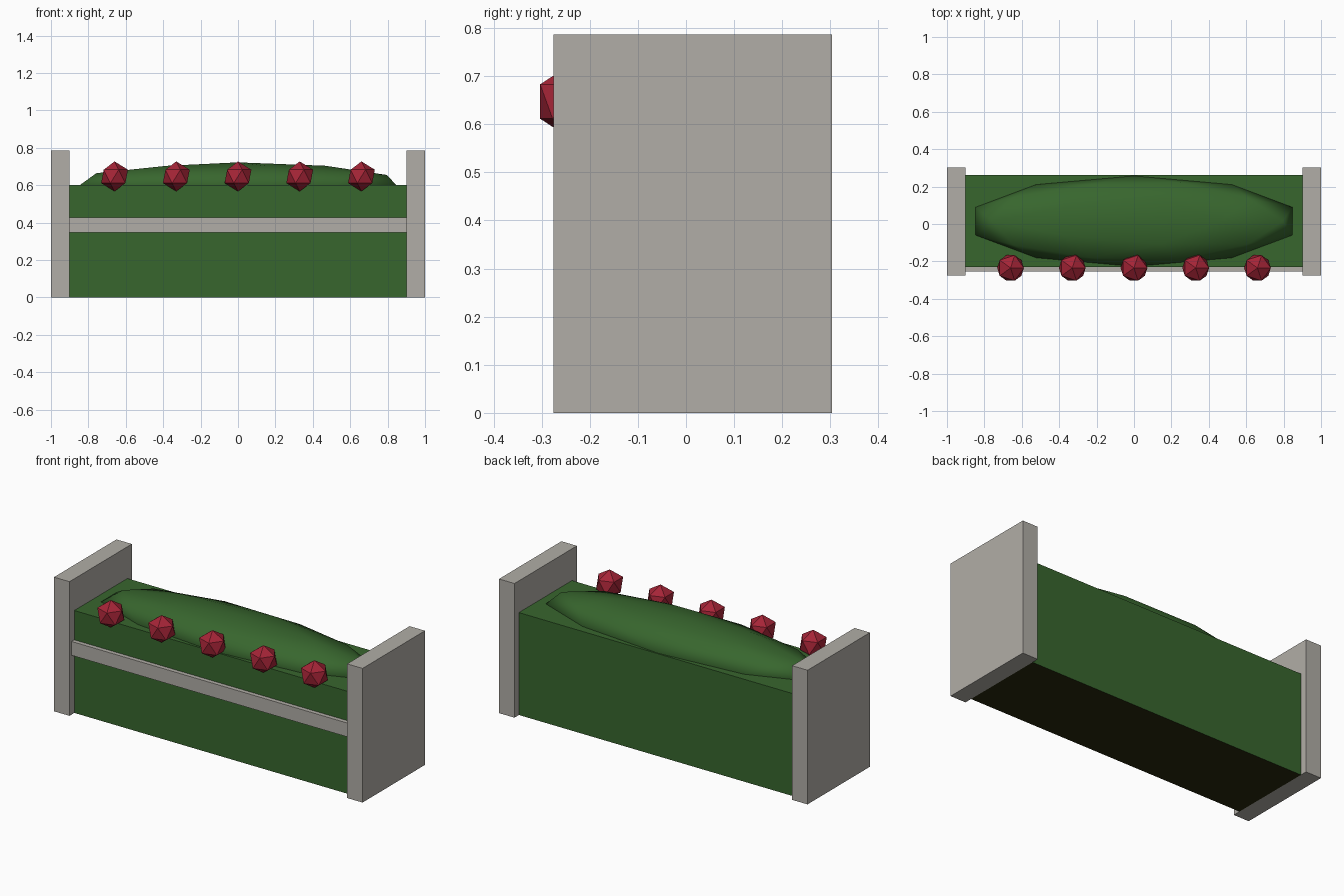
import bpy

if "Cube" in bpy.data.objects:
    bpy.data.objects.remove(bpy.data.objects["Cube"])


def material(name, rgb):
    m = bpy.data.materials.new(name)
    m.diffuse_color = (*rgb, 1)
    m.use_nodes = True
    m.node_tree.nodes["Principled BSDF"].inputs["Base Color"].default_value = m.diffuse_color
    return m


STONE = material("pale stone", (0.44, 0.42, 0.385))
LEAF = material("leaf green", (0.039, 0.133, 0.027))
SOIL = material("dark soil", (0.021, 0.022, 0.004))
PETAL = material("crimson petal", (0.376, 0.018, 0.038))
CY = 0.015  # centre line of the planter


def box(name, low, high, mat):
    centre = [(a + b) / 2 for a, b in zip(low, high)]
    bpy.ops.mesh.primitive_cube_add(size=1, location=centre)
    ob = bpy.context.object
    ob.name = name
    ob.scale = [b - a for a, b in zip(low, high)]
    bpy.ops.object.transform_apply(location=False, rotation=False, scale=True)
    ob.data.materials.append(mat)
    return ob


def ball(name, centre, radii, subdivisions, mat):
    bpy.ops.mesh.primitive_ico_sphere_add(
        subdivisions=subdivisions, radius=1, location=centre)
    ob = bpy.context.object
    ob.name = name
    ob.scale = radii
    bpy.ops.object.transform_apply(location=False, rotation=False, scale=True)
    ob.data.materials.append(mat)
    return ob


# Stone end walls
for side, x in (("left", -0.95), ("right", 0.95)):
    box(side + "_end_wall", (x - 0.05, -0.275, 0), (x + 0.05, 0.303, 0.786), STONE)

# Hedge body with a dark soil underside
hedge = box("hedge_body", (-0.9, -0.23, 0), (0.9, 0.262, 0.6), LEAF)
hedge.data.materials.append(SOIL)
for face in hedge.data.polygons:
    if face.normal.z < -0.5:
        face.material_index = 1

# Rounded leafy top
mound = ball("hedge_mound", (0, CY, 0.6), (0.89, 0.242, 0.122), 2, LEAF)
mound.data.shade_smooth()

# Stone rail across the front
box("front_rail", (-0.9, -0.255, 0.347), (0.9, -0.22, 0.428), STONE)

# Row of flowers along the front edge
for i in range(5):
    ball(f"flower_{i + 1}", (-0.66 + 0.33 * i, -0.235, 0.647), (0.08,) * 3, 1, PETAL)
